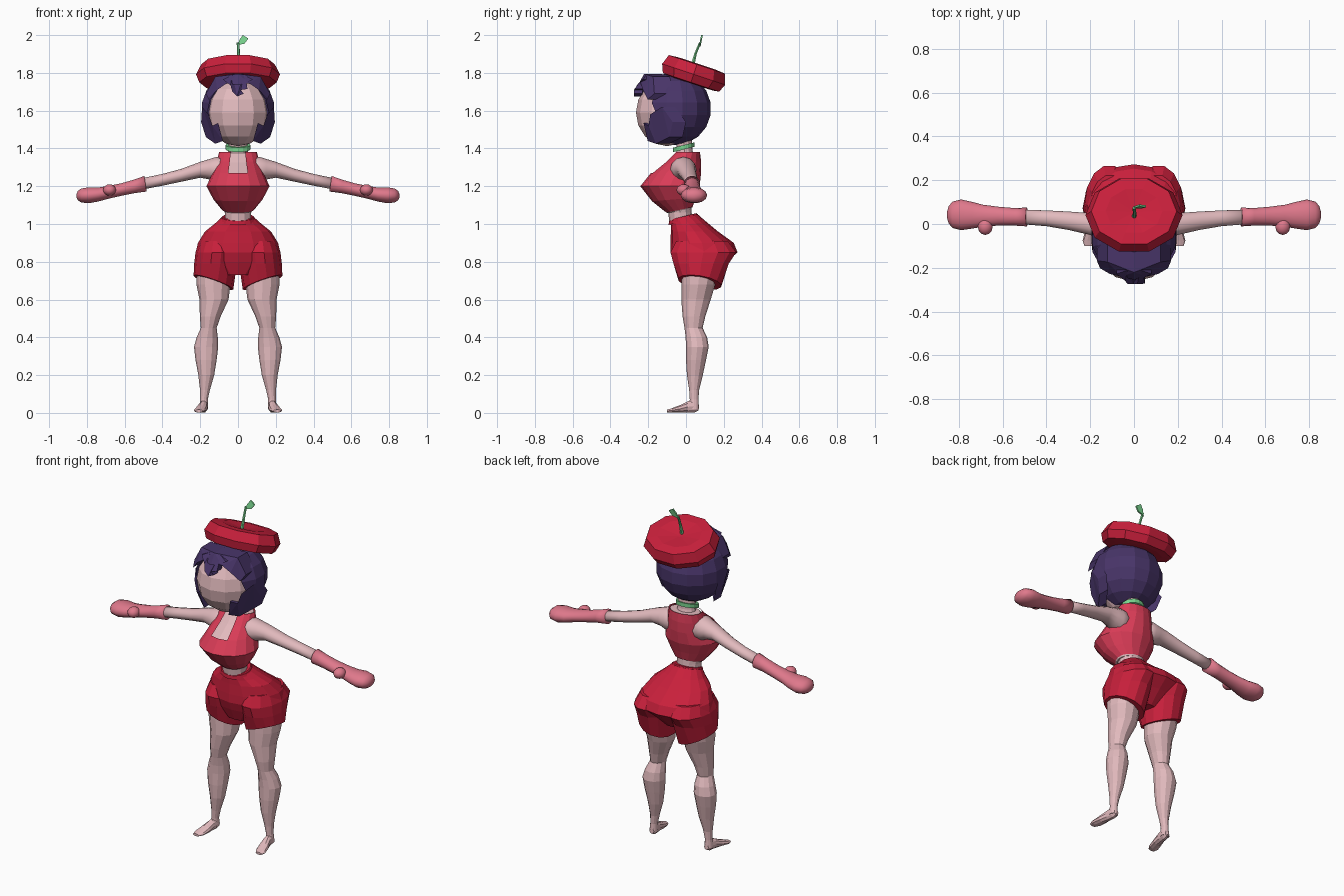
import bpy, bmesh, math
from mathutils import Matrix


def material(name, rgb):
    m = bpy.data.materials.new(name)
    m.diffuse_color = (*rgb, 1)
    return m


SKIN = material("skin pink", (0.76, 0.49, 0.51))
RED = material("crimson", (0.58, 0.014, 0.044))
ROSE = material("rose red", (0.70, 0.045, 0.095))
PINK = material("glove pink", (0.74, 0.19, 0.26))
HAIR = material("dark purple", (0.065, 0.035, 0.14))
GREEN = material("leaf green", (0.19, 0.65, 0.27))


def finish(bm, name, mat, smooth=False, mirror=False):
    bmesh.ops.recalc_face_normals(bm, faces=bm.faces)
    for f in bm.faces:
        f.smooth = smooth
    me = bpy.data.meshes.new(name)
    bm.to_mesh(me)
    bm.free()
    ob = bpy.data.objects.new(name, me)
    me.materials.append(mat)
    bpy.context.collection.objects.link(ob)
    if mirror:
        ob.modifiers.new("mirror", 'MIRROR').use_mirror_merge = False
    return ob


def loft(name, rings, mat, axis='z', n=12, smooth=False, mirror=False, caps=True, cut=None):
    """Rings: (position, centre u, centre v, radius u, radius v, slope u, slope v)."""
    bm = bmesh.new()
    rows = []
    for a, u, v, ru, rv, *s in rings:
        su, sv = s if s else (0, 0)
        row = []
        for i in range(n):
            t = math.tau * i / n
            du, dv = ru * math.cos(t), rv * math.sin(t)
            p, q, r = u + du, v + dv, a + su * du + sv * dv
            co = {'z': (p, q, r), 'x': (r, p, q), 'y': (p, r, q)}[axis]
            row.append(bm.verts.new(co))
        rows.append(row)
    for r0, r1 in zip(rows, rows[1:]):
        for i in range(n):
            j = (i + 1) % n
            bm.faces.new((r0[i], r0[j], r1[j], r1[i]))
    if caps:
        bm.faces.new(rows[0])
        bm.faces.new(rows[-1])
    if cut:
        gone = [f for f in bm.faces if cut(f.calc_center_median())]
        bmesh.ops.delete(bm, geom=gone, context='FACES')
    return finish(bm, name, mat, smooth, mirror)


def ball(name, centre, radii, mat, seg=12, rings=8, **kw):
    bm = bmesh.new()
    bmesh.ops.create_uvsphere(bm, u_segments=seg, v_segments=rings, radius=1)
    bm.transform(Matrix.Translation(centre) @ Matrix.Diagonal((*radii, 1)))
    return finish(bm, name, mat, **kw)


def plate(name, pts, depth, thick, mat, mirror=False):
    """Outline in x and z, laid on a surface y = depth(x, z) and thickened."""
    bm = bmesh.new()
    front = [bm.verts.new((x, depth(x, z), z)) for x, z in pts]
    back = [bm.verts.new((x, depth(x, z) + thick, z)) for x, z in pts]
    bm.faces.new(front)
    bm.faces.new(back)
    for i in range(len(pts)):
        j = (i + 1) % len(pts)
        bm.faces.new((front[i], front[j], back[j], back[i]))
    bmesh.ops.triangulate(bm, faces=bm.faces)
    return finish(bm, name, mat, mirror=mirror)


# Legs and feet
loft("leg", [(0.02, .182, .043, .024, .026), (0.07, .18, .043, .02, .023),
             (0.12, .175, .043, .026, .026), (0.20, .168, .047, .042, .042),
             (0.28, .169, .053, .056, .053), (0.35, .169, .06, .064, .06),
             (0.40, .163, .055, .056, .057), (0.45, .155, .04, .042, .048),
             (0.51, .147, .042, .055, .06), (0.60, .127, .053, .077, .078),
             (0.68, .13, .065, .09, .09), (0.78, .13, .075, .09, .1)],
     SKIN, mirror=True)
loft("foot", [(0.066, .18, .028, .014, .016), (0.045, .181, .035, .023, .034),
              (0.01, .185, .032, .024, .031), (-0.03, .193, .022, .03, .021),
              (-0.075, .203, .013, .032, .012), (-0.10, .207, .01, .02, .007)],
     SKIN, axis='y', n=10, mirror=True)

# Shorts: pelvis, trouser legs and waistband
loft("shorts_pelvis", [(1.04, 0, -.015, .08, .07, 0, .25), (1.0, 0, .015, .125, .095, 0, .1),
                       (.96, 0, .045, .175, .125), (.9, 0, .085, .212, .168),
                       (.85, 0, .095, .224, .178), (.8, 0, .075, .2, .14),
                       (.73, 0, .055, .1, .09)], RED, n=16)
loft("shorts_leg", [(.91, .11, .085, .09, .14), (.85, .113, .092, .112, .178),
                    (.79, .119, .08, .113, .15), (.69, .13, .073, .105, .115, .35, -.15)],
     RED, n=14, mirror=True)
loft("waistband", [(1.015, 0, -.012, .094, .08, 0, .25), (1.035, 0, -.014, .088, .076, 0, .25)],
     RED, n=16)

# Torso, with an open-necked top over it
TOP = [(1.075, 0, -.035, .085, .07, 0, .2), (1.13, 0, -.065, .13, .115, 0, .08),
       (1.2, 0, -.085, .167, .157), (1.27, 0, -.053, .135, .133),
       (1.33, 0, -.015, .113, .095), (1.38, 0, .008, .1, .066)]
loft("top", TOP, ROSE, n=16, caps=False,
     cut=lambda c: c.z > 1.27 and c.y < 0 and abs(c.x) < .045)
loft("torso", [(z - .005, u, v, ru - .008, rv - .008, *s) for z, u, v, ru, rv, *s in TOP],
     SKIN, n=16)
loft("waist", [(1.0, 0, -.025, .07, .062), (1.06, 0, -.032, .07, .062), (1.12, 0, -.04, .08, .065)], SKIN)
loft("neck", [(1.34, 0, .0, .062, .05), (1.39, 0, -.008, .052, .042), (1.47, 0, -.012, .05, .042)], SKIN)
loft("collar", [(1.395, 0, -.012, .052, .045, 0, .25), (1.395, 0, -.012, .066, .056, 0, .25),
                (1.418, 0, -.012, .066, .056, 0, .25), (1.418, 0, -.012, .052, .045, 0, .25)],
     GREEN, n=16)

# Arms, gloves and thumbs
loft("arm", [(.05, -.015, 1.285, .065, .068), (.115, -.014, 1.287, .07, .068),
             (.15, -.008, 1.29, .06, .054), (.2, 0, 1.287, .05, .042),
             (.3, .015, 1.258, .042, .034), (.4, .026, 1.234, .036, .031),
             (.52, .033, 1.21, .033, .03)], SKIN, axis='x', smooth=True, mirror=True)
loft("glove", [(.49, .032, 1.213, .043, .042, 0, .15), (.55, .033, 1.199, .04, .037),
               (.62, .036, 1.182, .043, .034), (.69, .038, 1.167, .05, .035),
               (.74, .04, 1.156, .061, .038), (.79, .042, 1.152, .07, .043),
               (.83, .042, 1.151, .06, .038), (.848, .042, 1.15, .038, .025),
               (.855, .042, 1.15, .012, .01)], PINK, axis='x', n=14, smooth=True, mirror=True)
ball("thumb", (.68, -.012, 1.18), (.034, .038, .03), PINK, smooth=True, mirror=True)

# Head and hair shell with a round face opening
ball("head", (0, -.1, 1.59), (.168, .165, .178), SKIN, 12, 8)
hair = ball("hair", (0, -.06, 1.61), (.198, .193, .193), HAIR, 14, 9)
cutter = loft("face_cutter", [(-.5, 0, 1.585, .163, .175), (-.15, 0, 1.585, .163, .175)],
              HAIR, axis='y', n=14)
cutter.hide_render = True
cut = hair.modifiers.new("face_opening", 'BOOLEAN')
cut.operation, cut.object, cut.solver = 'DIFFERENCE', cutter, 'EXACT'
bpy.context.view_layer.objects.active = hair
bpy.ops.object.modifier_apply(modifier=cut.name)
bpy.data.objects.remove(cutter)


def scalp(x, z):
    return -.07 - .19 * math.sqrt(max(0, 1 - (x / .2) ** 2 - ((z - 1.6) / .27) ** 2))


# Cheek locks, fringe and forelock
plate("cheek_lock", [(.19, 1.62), (.155, 1.58), (.135, 1.52), (.105, 1.535),
                     (.08, 1.44), (.12, 1.425), (.17, 1.46), (.195, 1.54)],
      scalp, .07, HAIR, mirror=True)
plate("fringe", [(0, 1.795), (0, 1.735), (.06, 1.745), (.11, 1.71), (.155, 1.66), (.17, 1.69), (.12, 1.78)],
      lambda x, z: scalp(x, z) - .02, .09, HAIR, mirror=True)
plate("forelock", [(-.08, 1.765), (-.04, 1.735), (-.03, 1.70), (-.005, 1.675), (.03, 1.69),
                   (.015, 1.71), (.05, 1.715), (.045, 1.75), (.08, 1.765), (.03, 1.79), (-.03, 1.79)],
      lambda x, z: -.275 + max(0, z - 1.72) * .9 + x * x, .045, HAIR)

# Tilted cap with a dished crown
cap = loft("cap", [(0, 0, 0, .15, .125), (.005, 0, 0, .205, .165), (.05, 0, 0, .222, .185),
                   (.105, 0, 0, .195, .165), (.11, 0, 0, .13, .11), (.095, 0, 0, .01, .01)],
           RED, n=10)
cap.data.transform(Matrix.Translation((0, .025, 1.745)) @ Matrix.Rotation(-.32, 4, 'X'))

# Stem and leaf
loft("stem", [(1.82, 0, .03, .012, .012), (1.9, .003, .05, .008, .008), (1.96, 0, .074, .007, .007)],
     GREEN, n=6)
plate("leaf", [(-.005, 1.94), (.008, 1.975), (.025, 2.0), (.055, 1.982), (.035, 1.955), (.01, 1.95)],
      lambda x, z: .07 + (z - 1.95) * .2, .009, GREEN)
